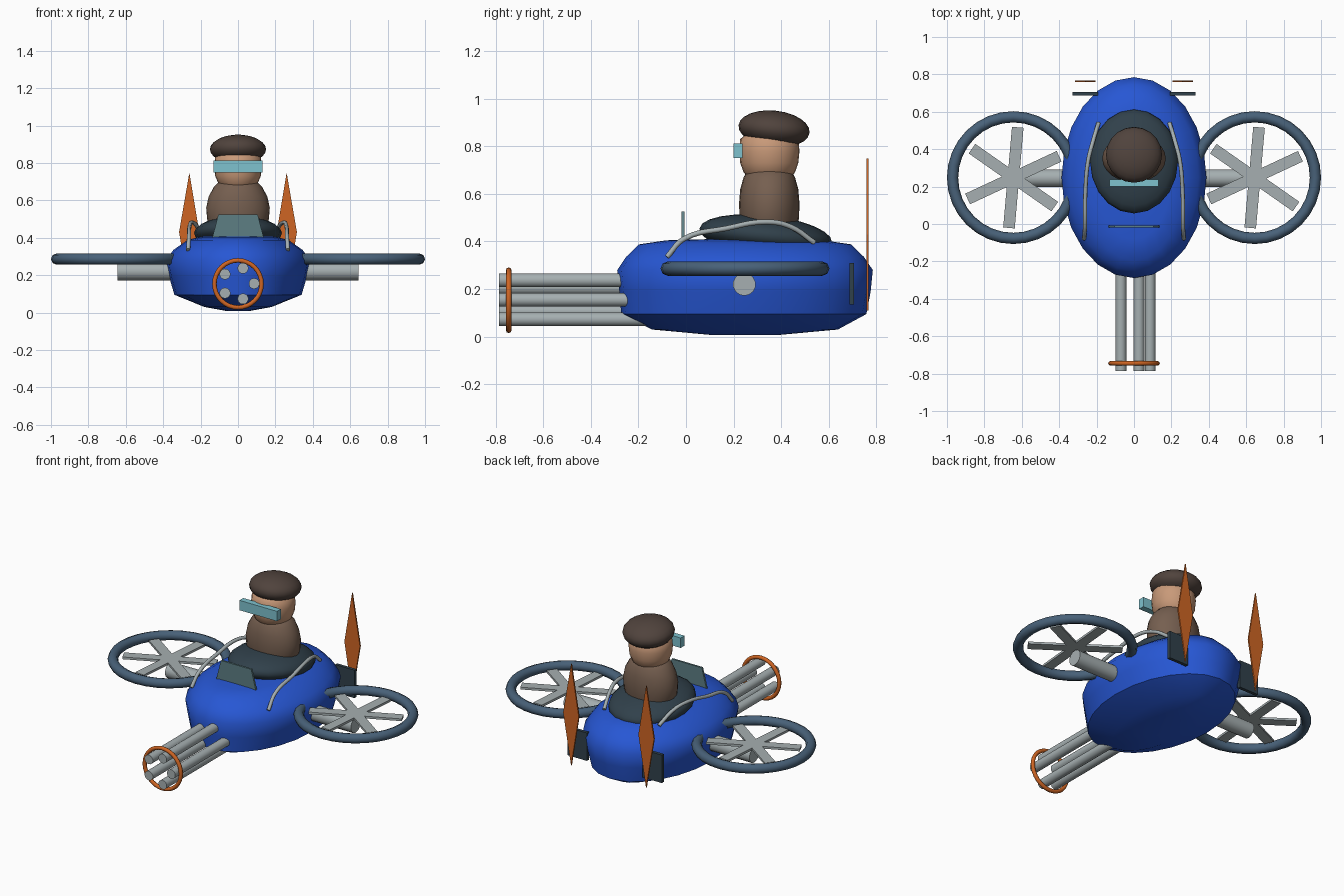
import bpy, bmesh, math
from mathutils import Vector, Matrix

if "Cube" in bpy.data.objects:
    bpy.data.objects.remove(bpy.data.objects["Cube"])


def mat(name, r, g, b):
    m = bpy.data.materials.new(name)
    m.diffuse_color = (r, g, b, 1)
    m.use_nodes = True
    m.node_tree.nodes["Principled BSDF"].inputs["Base Color"].default_value = m.diffuse_color
    return m


BLUE = mat("hull_blue", 0.02, 0.095, 0.66)
DARK = mat("dark_slate", 0.03, 0.052, 0.07)
STEEL = mat("steel_blue", 0.065, 0.12, 0.19)
GREY = mat("light_metal", 0.38, 0.43, 0.44)
ORANGE = mat("orange", 0.62, 0.13, 0.017)
BROWN = mat("coat_brown", 0.18, 0.115, 0.08)
HAT = mat("hat_brown", 0.08, 0.056, 0.046)
SKIN = mat("skin", 0.58, 0.32, 0.19)
TEAL = mat("goggle_teal", 0.21, 0.54, 0.62)
GLASS = mat("windshield_teal", 0.11, 0.21, 0.23)


def finish(name, bm, material, angle=None):
    bmesh.ops.recalc_face_normals(bm, faces=bm.faces)
    me = bpy.data.meshes.new(name)
    bm.to_mesh(me)
    bm.free()
    ob = bpy.data.objects.new(name, me)
    bpy.context.collection.objects.link(ob)
    me.materials.append(material)
    if angle:
        bpy.ops.object.select_all(action='DESELECT')
        ob.select_set(True)
        bpy.context.view_layer.objects.active = ob
        bpy.ops.object.shade_smooth_by_angle(angle=math.radians(angle))
    return ob


def loft(name, rings, material, seg=24, angle=50):
    """Stack of horizontal ellipses given as (z, rx, ry, centre_y)."""
    bm = bmesh.new()
    loops = []
    for z, rx, ry, cy in rings:
        loops.append([bm.verts.new((rx * math.cos(t), cy + ry * math.sin(t), z))
                      for t in (2 * math.pi * i / seg for i in range(seg))])
    for a, b in zip(loops, loops[1:]):
        for i in range(seg):
            j = (i + 1) % seg
            bm.faces.new((a[i], a[j], b[j], b[i]))
    bm.faces.new(loops[0])
    bm.faces.new(loops[-1])
    return finish(name, bm, material, angle)


def ellipsoid(name, centre, radii, material, tilt=0):
    bm = bmesh.new()
    m = (Matrix.Translation(centre) @ Matrix.Rotation(math.radians(tilt), 4, 'X')
         @ Matrix.Diagonal((*radii, 1)))
    bmesh.ops.create_uvsphere(bm, u_segments=20, v_segments=12, radius=1, matrix=m)
    return finish(name, bm, material, 50)


def box(name, centre, size, material):
    bm = bmesh.new()
    bmesh.ops.create_cube(bm, size=1, matrix=Matrix.Translation(centre) @ Matrix.Diagonal((*size, 1)))
    return finish(name, bm, material)


def plate(name, outline, y, thick, material):
    """Upright plate from an (x, z) outline."""
    bm = bmesh.new()
    front, back = ([bm.verts.new((x, y + s * thick / 2, z)) for x, z in outline] for s in (-1, 1))
    bm.faces.new(front)
    bm.faces.new(back)
    n = len(outline)
    for i in range(n):
        bm.faces.new((front[i], front[(i + 1) % n], back[(i + 1) % n], back[i]))
    return finish(name, bm, material)


def rod(name, a, b, radius, material, seg=14):
    a, b = Vector(a), Vector(b)
    d = b - a
    m = Matrix.Translation((a + b) / 2) @ d.to_track_quat('Z', 'Y').to_matrix().to_4x4()
    bm = bmesh.new()
    bmesh.ops.create_cone(bm, cap_ends=True, segments=seg, radius1=radius, radius2=radius,
                          depth=d.length, matrix=m)
    return finish(name, bm, material, 40)


def torus(name, centre, major, minor, material, seg=32, sides=8, upright=False):
    bm = bmesh.new()
    v = []
    for i in range(seg):
        t = 2 * math.pi * i / seg
        row = []
        for k in range(sides):
            p = 2 * math.pi * k / sides
            r, h = major + minor * math.cos(p), minor * math.sin(p)
            x, y = r * math.cos(t), r * math.sin(t)
            co = Vector((x, h, y)) if upright else Vector((x, y, h))
            row.append(bm.verts.new(co + Vector(centre)))
        v.append(row)
    for i in range(seg):
        for k in range(sides):
            i2, k2 = (i + 1) % seg, (k + 1) % sides
            bm.faces.new((v[i][k], v[i2][k], v[i2][k2], v[i][k2]))
    return finish(name, bm, material, 50)


# Hull and cockpit rim
CY = 0.248
loft("hull", [(0.008, 0.06, 0.15, CY), (0.03, 0.18, 0.39, CY), (0.095, 0.34, 0.515, CY - 0.005),
              (0.19, 0.368, 0.528, CY), (0.28, 0.387, 0.537, CY), (0.335, 0.345, 0.5, CY),
              (0.388, 0.27, 0.445, CY), (0.405, 0.2, 0.33, CY), (0.41, 0.08, 0.15, CY)], BLUE)
ellipsoid("cockpit_cushion", (0, 0.335, 0.425), (0.235, 0.28, 0.085), DARK, -6)

# Pilot
loft("pilot_body", [(0.44, 0.145, 0.115, 0.35), (0.5, 0.165, 0.125, 0.35), (0.56, 0.17, 0.127, 0.35),
                    (0.62, 0.157, 0.122, 0.35), (0.67, 0.13, 0.108, 0.35), (0.7, 0.1, 0.09, 0.35),
                    (0.715, 0.05, 0.05, 0.35)], BROWN)
loft("pilot_head", [(0.66, 0.075, 0.08, 0.35), (0.69, 0.105, 0.108, 0.35), (0.73, 0.122, 0.122, 0.35),
                    (0.78, 0.127, 0.127, 0.35), (0.83, 0.122, 0.122, 0.35), (0.86, 0.09, 0.09, 0.35)], SKIN)
ellipsoid("pilot_hat", (0, 0.37, 0.873), (0.15, 0.15, 0.077), HAT, -6)
box("goggles", (0, 0.219, 0.781), (0.26, 0.038, 0.062), TEAL)
plate("windshield", [(-0.14, 0.39), (0.14, 0.39), (0.105, 0.525), (-0.105, 0.525)], -0.013, 0.012, GLASS)

# Gun barrels and their binding ring
for i in range(5):
    t = math.radians(72 * i)
    x, z = 0.086 * math.cos(t), 0.155 + 0.086 * math.sin(t)
    rod(f"barrel_{i + 1}", (x, -0.785, z), (x, 0.0, z), 0.029, GREY)
torus("barrel_ring", (0, -0.745, 0.153), 0.126, 0.012, ORANGE, upright=True)

for side, s in (("left", -1), ("right", 1)):
    # Ducted fan: outer ring, arm and six blades
    hub = Vector((s * 0.645, 0.248, 0.286))
    torus(side + "_fan_ring", hub, 0.325, 0.03, STEEL)
    rod(side + "_fan_arm", (s * 0.645, 0.245, 0.22), (s * 0.3, 0.245, 0.22), 0.048, GREY)
    bm = bmesh.new()
    for k in range(6):
        bmesh.ops.create_cube(bm, size=1, matrix=Matrix.Translation(hub)
                              @ Matrix.Rotation(math.radians(85 + 60 * k), 4, 'Z')
                              @ Matrix.Translation((0.135, 0, 0))
                              @ Matrix.Diagonal((0.27, 0.062, 0.014, 1)))
    finish(side + "_fan_blades", bm, GREY)

    # Tail plate and diamond propeller blade
    box(side + "_tail_plate", (s * 0.26, 0.697, 0.222), (0.135, 0.02, 0.175), DARK)
    plate(side + "_tail_blade", [(s * 0.26, 0.11), (s * 0.315, 0.43), (s * 0.26, 0.748), (s * 0.207, 0.43)],
          0.763, 0.009, ORANGE)

    # Curved hand rail
    cu = bpy.data.curves.new(side + "_rail", 'CURVE')
    cu.dimensions = '3D'
    cu.bevel_depth = 0.011
    cu.bevel_resolution = 2
    cu.resolution_u = 5
    cu.use_fill_caps = True
    path = [(0.267, -0.08, 0.335), (0.262, -0.01, 0.41), (0.26, 0.17, 0.455), (0.245, 0.34, 0.482),
            (0.22, 0.44, 0.462), (0.19, 0.54, 0.395)]
    sp = cu.splines.new('BEZIER')
    sp.bezier_points.add(len(path) - 1)
    for p, (x, y, z) in zip(sp.bezier_points, path):
        p.co = (s * x, y, z)
        p.handle_left_type = p.handle_right_type = 'AUTO'
    cu.materials.append(GREY)
    bpy.context.collection.objects.link(bpy.data.objects.new(side + "_rail", cu))
